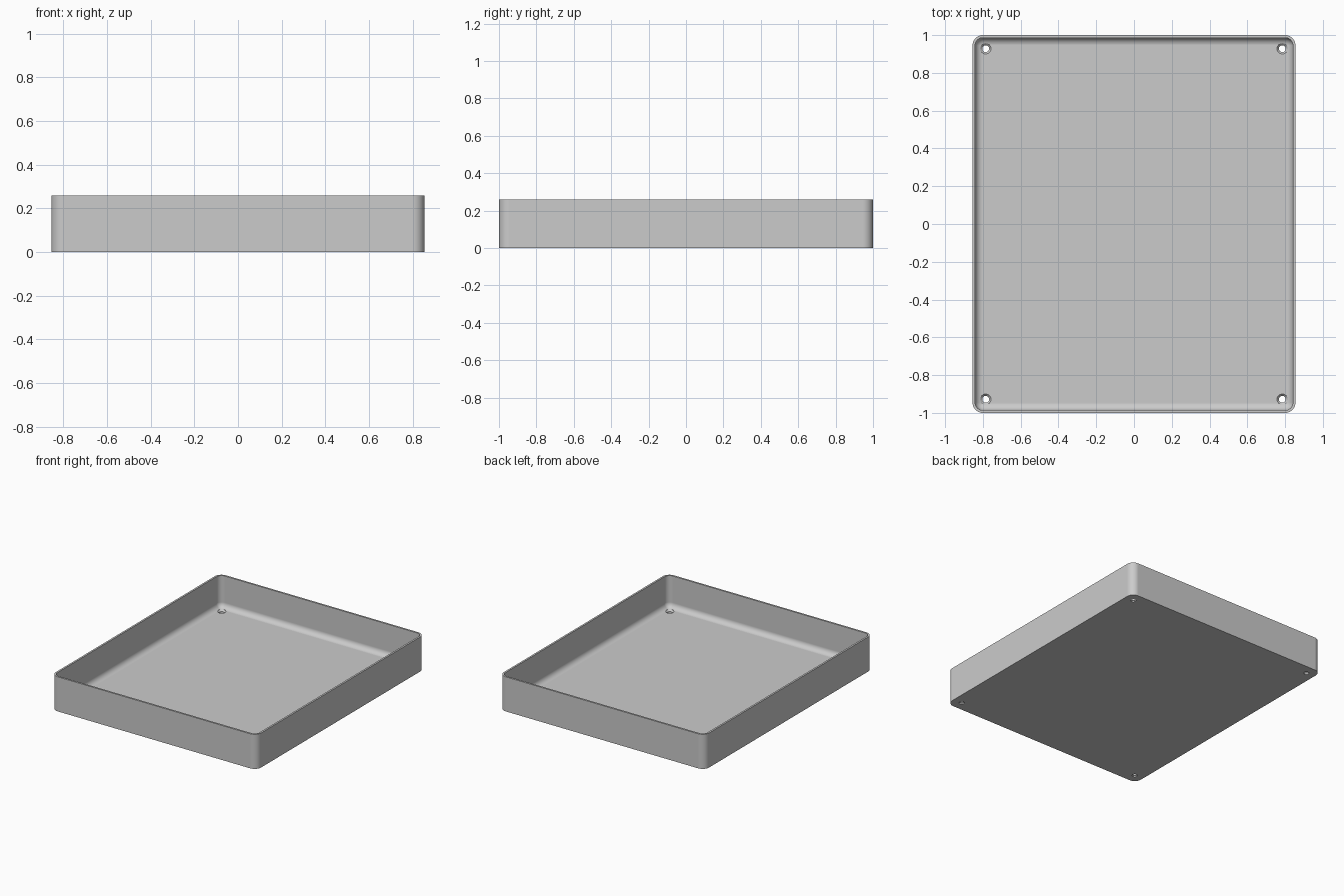
import bpy
import bmesh
import math

cube = bpy.data.objects.get("Cube")
if cube:
    bpy.data.objects.remove(cube, do_unlink=True)

HALF_X, HALF_Y, HEIGHT = 0.855, 1.0, 0.26
CORNER, WALL, FLOOR, FILLET = 0.055, 0.014, 0.02, 0.04
STEPS = 10

grey = bpy.data.materials.new("light grey")
grey.use_nodes = True
grey.diffuse_color = (0.6, 0.6, 0.6, 1)
grey.node_tree.nodes["Principled BSDF"].inputs["Base Color"].default_value = (0.6, 0.6, 0.6, 1)


def ring(bm, inset, z):
    """Rounded rectangle of vertices, moved inwards by inset."""
    r = max(CORNER - inset, 0.002)
    cx, cy = HALF_X - inset - r, HALF_Y - inset - r
    verts = []
    for q, (sx, sy) in enumerate([(1, 1), (-1, 1), (-1, -1), (1, -1)]):
        for i in range(STEPS + 1):
            a = (q + i / STEPS) * math.pi / 2
            verts.append(bm.verts.new((sx * cx + r * math.cos(a), sy * cy + r * math.sin(a), z)))
    return verts


def finish(bm, name):
    bmesh.ops.recalc_face_normals(bm, faces=bm.faces)
    mesh = bpy.data.meshes.new(name)
    bm.to_mesh(mesh)
    bm.free()
    mesh.materials.append(grey)
    obj = bpy.data.objects.new(name, mesh)
    bpy.context.collection.objects.link(obj)
    return obj


# Tray shell: outer wall, rim, inner wall, rounded floor edge
profile = [(0, 0), (0, HEIGHT), (WALL, HEIGHT)]
for i in range(9):
    a = i / 8 * math.pi / 2
    profile.append((WALL + FILLET * (1 - math.cos(a)), FLOOR + FILLET * (1 - math.sin(a))))
bm = bmesh.new()
rings = [ring(bm, inset, z) for inset, z in profile]
for low, high in zip(rings, rings[1:]):
    for i in range(len(low)):
        j = (i + 1) % len(low)
        bm.faces.new((low[i], low[j], high[j], high[i]))
bm.faces.new(rings[0])
bm.faces.new(rings[-1])
tray = finish(bm, "tray")

# Countersunk screw holes in the four corners
bm = bmesh.new()
hole = [(0.018, -0.05), (0.018, FLOOR - 0.01), (0.029, FLOOR + 0.001), (0.029, FLOOR + 0.04)]
for sx in (-1, 1):
    for sy in (-1, 1):
        loops = []
        for r, z in hole:
            loops.append([bm.verts.new((sx * 0.785 + r * math.cos(k * math.pi / 16),
                                        sy * 0.928 + r * math.sin(k * math.pi / 16), z))
                          for k in range(32)])
        for low, high in zip(loops, loops[1:]):
            for i in range(32):
                j = (i + 1) % 32
                bm.faces.new((low[i], low[j], high[j], high[i]))
        bm.faces.new(loops[0])
        bm.faces.new(loops[-1])
cutter = finish(bm, "hole_cutter")
cutter.hide_render = True

cut = tray.modifiers.new("screw holes", "BOOLEAN")
cut.operation = "DIFFERENCE"
cut.solver = "EXACT"
cut.object = cutter
bpy.ops.object.select_all(action="DESELECT")
bpy.context.view_layer.objects.active = tray
tray.select_set(True)
bpy.ops.object.modifier_apply(modifier=cut.name)
bpy.data.objects.remove(cutter, do_unlink=True)

# Smooth corners and fillets, crisp rims, even shading on the flats
bpy.ops.object.shade_smooth_by_angle(angle=math.radians(30))
normals = tray.modifiers.new("even normals", "WEIGHTED_NORMAL")
normals.keep_sharp = True
